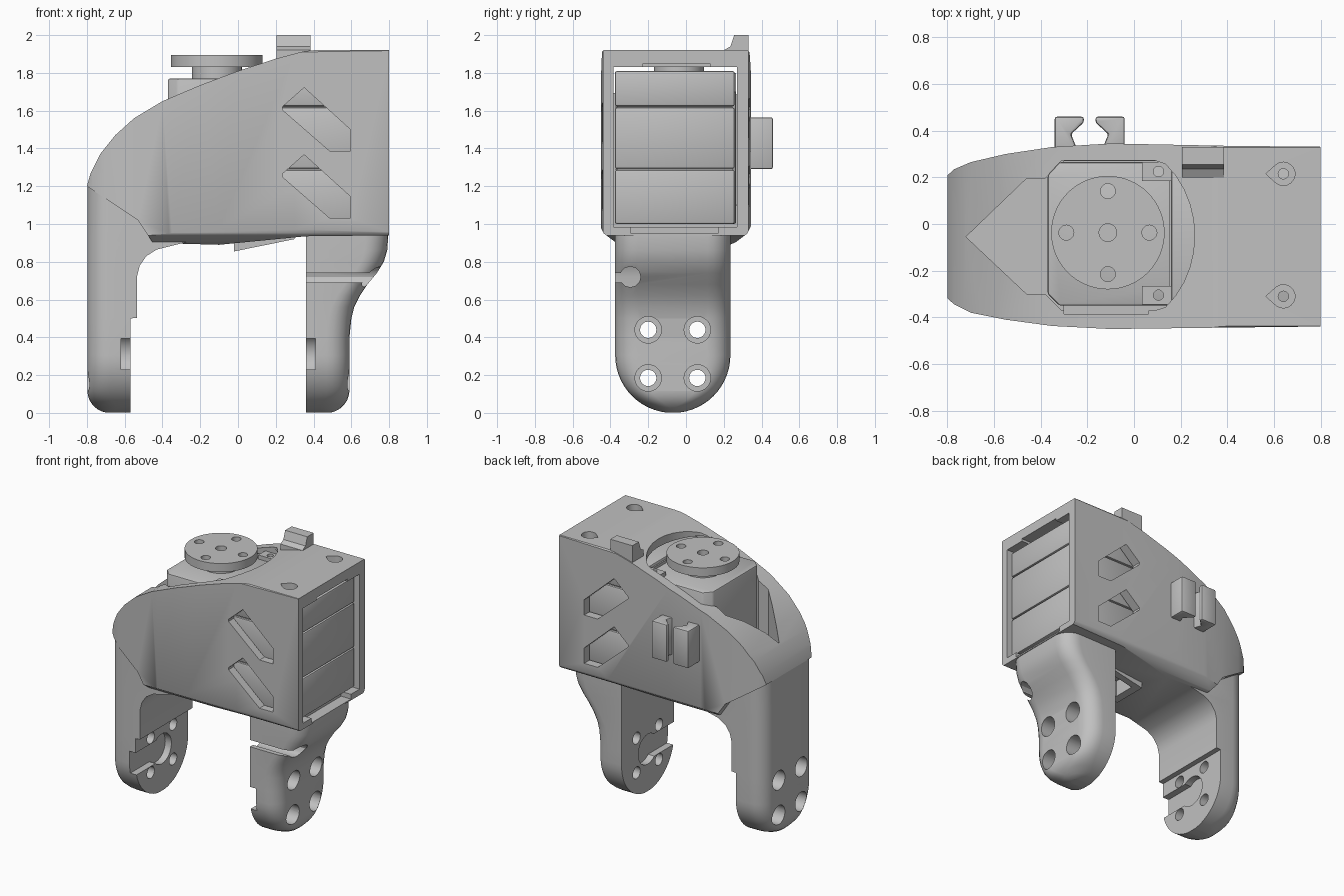
import bpy, bmesh, math
from mathutils import Vector

if "Cube" in bpy.data.objects:
    bpy.data.objects.remove(bpy.data.objects["Cube"])

grey = bpy.data.materials.new("plain grey")
grey.use_nodes = True
grey.diffuse_color = (0.53, 0.53, 0.53, 1)
grey.node_tree.nodes["Principled BSDF"].inputs["Base Color"].default_value = grey.diffuse_color


def finish(name, bm):
    bmesh.ops.recalc_face_normals(bm, faces=bm.faces)
    mesh = bpy.data.meshes.new(name)
    bm.to_mesh(mesh)
    bm.free()
    mesh.materials.append(grey)
    obj = bpy.data.objects.new(name, mesh)
    bpy.context.collection.objects.link(obj)
    return obj


def loft(name, rings):
    bm = bmesh.new()
    loops = [[bm.verts.new(p) for p in ring] for ring in rings]
    n = len(loops[0])
    for low, high in zip(loops, loops[1:]):
        for i in range(n):
            j = (i + 1) % n
            bm.faces.new((low[i], low[j], high[j], high[i]))
    bm.faces.new(loops[0])
    bm.faces.new(loops[-1])
    return finish(name, bm)


def prism(name, axis, pts, a, b):
    # Extrude a 2D profile along one axis
    place = {"x": lambda u, v, t: (t, u, v),
             "y": lambda u, v, t: (u, t, v),
             "z": lambda u, v, t: (u, v, t)}[axis]
    return loft(name, [[place(u, v, t) for u, v in pts] for t in (a, b)])


def box(name, x, y, z):
    return prism(name, "z", [(x[0], y[0]), (x[1], y[0]), (x[1], y[1]), (x[0], y[1])], *z)


def circle(u, v, r, n=32):
    return [(u + r * math.cos(math.tau * i / n), v + r * math.sin(math.tau * i / n)) for i in range(n)]


def apply_modifier(obj, mod):
    bpy.context.view_layer.objects.active = obj
    bpy.ops.object.modifier_apply(modifier=mod.name)


def combine(obj, other, operation="DIFFERENCE"):
    mod = obj.modifiers.new("combine", "BOOLEAN")
    mod.operation, mod.object, mod.solver = operation, other, "EXACT"
    apply_modifier(obj, mod)
    bpy.data.objects.remove(other)


def bevel(obj, width, segments=2):
    mod = obj.modifiers.new("bevel", "BEVEL")
    mod.width, mod.segments, mod.limit_method = width, segments, "ANGLE"
    apply_modifier(obj, mod)


def interp(table, z):
    for (z0, a), (z1, b) in zip(table, table[1:]):
        if z <= z1:
            return a + (b - a) * (z - z0) / (z1 - z0)
    return table[-1][1]


def make_leg(name, inner, outer, top):
    # Horizontal slices: round toe below, rounded outer corners
    half, mid, toe = 0.305, -0.07, 0.12
    levels = {half * (1 - math.cos(math.pi / 2 * i / 14)) for i in range(1, 15)}
    levels |= {0.002, top} | {z for z, _ in inner + outer if 0.3 < z < top}
    rings = []
    for z in sorted(levels):
        w = half if z >= half else math.sqrt(half**2 - (half - z)**2)
        xi, xo = interp(inner, z), interp(outer, z)
        s = 1 if xo > xi else -1
        if z < toe:
            xo -= s * (toe - math.sqrt(toe**2 - (toe - z)**2))
        r = min(0.12, w * 0.9)
        ring = [(xi, mid - w, z)]
        for side, angles in ((-1, range(7)), (1, range(6, -1, -1))):
            for i in angles:
                a = math.pi / 2 * i / 6
                ring.append((xo - s * r * (1 - math.sin(a)), mid + side * (w - r + r * math.cos(a)), z))
        ring.append((xi, mid + w, z))
        rings.append(ring)
    return loft(name, rings)


# Main shell: side outline crossed with plan and end outlines
shell = prism("shell", "y", [
    (-0.8, 1.2), (-0.78, 1.27), (-0.73, 1.37), (-0.65, 1.47), (-0.55, 1.56), (-0.4, 1.65),
    (-0.2, 1.735), (0, 1.81), (0.2, 1.875), (0.35, 1.915), (0.4, 1.92), (0.8, 1.92),
    (0.8, 0.94), (0.36, 0.935), (-0.1, 0.89), (-0.45, 0.9), (-0.53, 1.02)], -0.6, 0.6)
plan = prism("plan", "z", [
    (-0.82, -0.3), (-0.77, -0.345), (-0.7, -0.38), (-0.55, -0.41), (-0.35, -0.437), (-0.1, -0.45),
    (0.3, -0.445), (0.9, -0.438), (0.9, 0.33), (0.4, 0.335), (-0.1, 0.345), (-0.35, 0.33),
    (-0.55, 0.3), (-0.7, 0.265), (-0.77, 0.235), (-0.82, 0.19)], 0.5, 2.2)
section = prism("section", "x", [
    (-0.46, 1.0), (-0.435, 0.95), (-0.375, 0.905), (-0.3, 0.87), (0.19, 0.87), (0.265, 0.905),
    (0.325, 0.95), (0.35, 1.0), (0.35, 1.89), (0.32, 1.93), (-0.43, 1.93), (-0.46, 1.89)], -1, 1)
combine(shell, plan, "INTERSECT")
combine(shell, section, "INTERSECT")

# Two fork legs
left_leg = make_leg("left_leg",
                    [(0, 0.36), (1, 0.36)],
                    [(0, 0.59), (0.4, 0.59), (0.5, 0.6), (0.56, 0.615), (0.62, 0.645), (0.68, 0.685),
                     (0.74, 0.735), (0.8, 0.772), (0.86, 0.79), (0.93, 0.795), (1, 0.795)], 0.97)
right_leg = make_leg("right_leg",
                     [(0, -0.57), (0.5, -0.57), (0.503, -0.535), (0.72, -0.535), (0.78, -0.52),
                      (0.83, -0.485), (0.865, -0.43), (0.885, -0.35), (0.91, -0.25), (1.2, -0.25)],
                     [(0, -0.798), (1.2, -0.798)], 1.2)

# Cable duct under the shell
duct = prism("cable_duct", "y", [(-0.02, 0.855), (0.3, 0.92), (0.3, 0.97), (-0.02, 0.97)], -0.2, 0.06)
for part in (left_leg, right_leg, duct):
    combine(shell, part, "UNION")
combine(shell, box("duct_hole", (0.03, 0.25), (-0.15, 0.01), (0.8, 1.1)))

# Motor bay, its end notches and the pointed top opening
combine(shell, box("bay", (-0.3, 0.9), (-0.385, 0.27), (0.985, 1.83)))
combine(shell, box("low_notch", (0.72, 0.9), (-0.29, 0.17), (0.95, 1.1)))
combine(shell, box("high_notch", (0.72, 0.9), (-0.23, 0.13), (1.7, 1.848)))
arc = [(-0.09 + 0.35 * math.cos(a), -0.05 + 0.4 * math.sin(a))
       for a in (math.radians(d) for d in range(-50, 51, 10))]
opening = [(-0.72, -0.055), (-0.46, -0.3), (-0.38, -0.3), (-0.31, -0.37), (0.09, -0.37)]
opening += arc + [(0.09, 0.272), (-0.31, 0.272), (-0.38, 0.195), (-0.46, 0.195)]
combine(shell, prism("opening", "z", opening, 1.1, 2.2))

# Slanted side windows, front and back
for drop in (0, 0.355):
    window = [(0.235, 1.62), (0.35, 1.722), (0.595, 1.5), (0.595, 1.387), (0.485, 1.387), (0.235, 1.605)]
    combine(shell, prism("window", "y", [(x, z - drop) for x, z in window], -0.6, 0.6))

# Screw holes in the roof, with teardrop sinks
for y in (-0.31, 0.215):
    drop = [(0.565, y)] + [(0.64 + 0.05 * math.cos(a), y + 0.05 * math.sin(a))
                           for a in (math.radians(d) for d in range(-130, 131, 20))]
    combine(shell, prism("sink", "z", drop, 1.87, 2))
    combine(shell, prism("hole", "z", circle(0.64, y, 0.022), 1.7, 2))

# Leg screw holes with wide outer bores
for y in (-0.2, 0.06):
    for z in (0.185, 0.44):
        combine(shell, prism("hole", "x", circle(y, z, 0.043), -1, 1))
        combine(shell, prism("bore", "x", circle(y, z, 0.07), 0.46, 1))
        combine(shell, prism("bore", "x", circle(y, z, 0.07), -1, -0.67))

# Round sockets and slots on the inner leg faces
for x in ((-0.62, -0.5), (0.3, 0.41)):
    combine(shell, prism("socket", "x", circle(-0.07, 0.31, 0.11), *x))
    combine(shell, box("slot", x, (-0.5, -0.07), (0.23, 0.395)))

# Cable notch in the left leg
combine(shell, prism("notch_round", "x", circle(-0.295, 0.72, 0.055, 12), 0.3, 0.9))
combine(shell, box("notch_slot", (0.3, 0.9), (-0.5, -0.3), (0.69, 0.74)))

# Roof tab and the pair of back cable hooks
parts = [shell, prism("roof_tab", "x", [(0.2, 1.85), (0.2, 1.92), (0.235, 1.94), (0.255, 2.0),
                                        (0.33, 2.0), (0.33, 1.85)], 0.205, 0.385)]
hook = [(-0.155, 0.3), (-0.155, 0.46), (-0.03, 0.46), (-0.03, 0.435), (-0.085, 0.385), (-0.05, 0.3)]
for name, centre, side in (("right_hook", -0.19, 1), ("left_hook", -0.19, -1)):
    pts = [(centre + side * (x + 0.005), y) for x, y in hook]
    obj = prism(name, "z", pts, 1.29, 1.565)
    bevel(obj, 0.01)
    parts.append(obj)

# Motor: three stacked case slabs, gear block, lugs and output disc
for name, z in (("case_bottom", (1.0, 1.287)), ("case_middle", (1.293, 1.617)), ("case_top", (1.623, 1.81))):
    slab = box(name, (0.16, 0.77), (-0.377, 0.258), z)
    bevel(slab, 0.012)
    parts.append(slab)
case_core = box("case_core", (0.15, 0.755), (-0.365, 0.245), (1.02, 1.79))
gear_block = prism("gear_block", "z", [
    (-0.37, -0.3), (-0.32, -0.35), (0.16, -0.35), (0.2, -0.27), (0.2, 0.19), (0.16, 0.265),
    (-0.32, 0.265), (-0.37, 0.21)], 1.0, 1.77)
bevel(gear_block, 0.01)
parts += [case_core, gear_block]
for name, y in (("front_lug", -0.305), ("back_lug", 0.225)):
    lug = box(name, (0.035, 0.17), (y - 0.04, y + 0.04), (1.7, 1.8))
    combine(lug, prism("hole", "z", circle(0.105, y, 0.022, 20), 1.72, 2))
    parts.append(lug)
parts.append(prism("output_stem", "z", circle(-0.112, -0.037, 0.132, 40), 1.75, 1.84))
disc = prism("output_disc", "z", circle(-0.112, -0.037, 0.243, 64), 1.832, 1.895)
for dx, dy, r in ((0, 0, 0.038), (0.178, 0, 0.032), (-0.178, 0, 0.032), (0, 0.178, 0.032), (0, -0.178, 0.032)):
    combine(disc, prism("hole", "z", circle(-0.112 + dx, -0.037 + dy, r, 20), 1.8, 2))
parts.append(disc)

# Smooth shading with sharp edges kept
bpy.ops.object.select_all(action="DESELECT")
for obj in parts:
    obj.select_set(True)
bpy.context.view_layer.objects.active = shell
bpy.ops.object.shade_smooth_by_angle(angle=math.radians(30))
